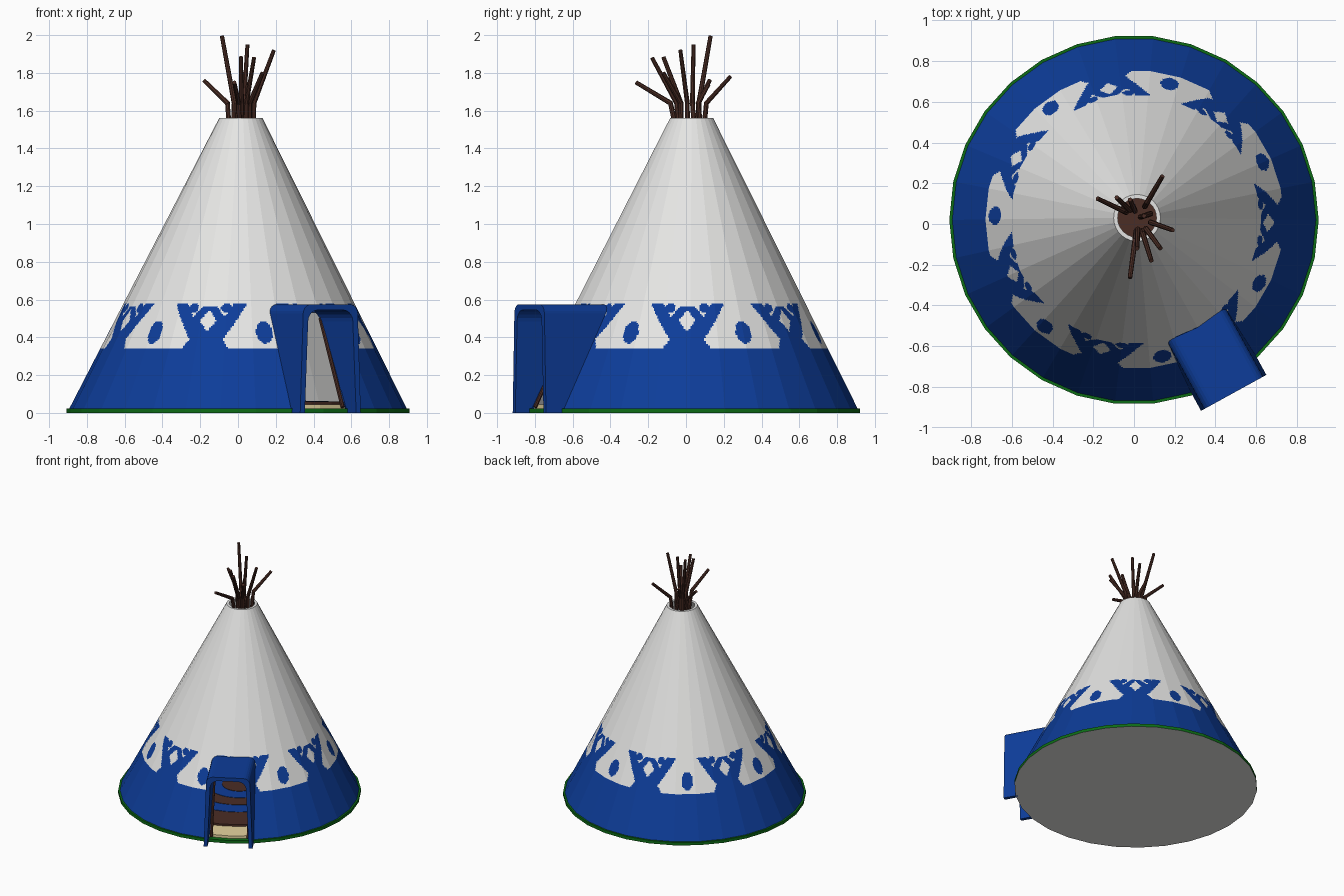
import bpy, bmesh, math
from mathutils import Vector

if "Cube" in bpy.data.objects:
    bpy.data.objects.remove(bpy.data.objects["Cube"])

def material(name, rgb):
    m = bpy.data.materials.new(name)
    m.diffuse_color = (*rgb, 1)
    m.use_nodes = True
    m.node_tree.nodes["Principled BSDF"].inputs["Base Color"].default_value = m.diffuse_color
    return m

WHITE = material("canvas_white", (.78, .78, .77))
BLUE = material("deep_blue", (.004, .046, .32))
BROWN = material("dark_brown", (.07, .026, .018))
GREEN = material("grass_green", (.004, .15, .008))
BEIGE = material("sand_beige", (.82, .68, .36))

def finish(name, bm, mats, normals=True):
    if normals:
        bmesh.ops.recalc_face_normals(bm, faces=bm.faces[:])
    me = bpy.data.meshes.new(name)
    bm.to_mesh(me)
    bm.free()
    for m in mats:
        me.materials.append(m)
    ob = bpy.data.objects.new(name, me)
    bpy.context.collection.objects.link(ob)
    return ob

SIDES, SUB = 30, 16
COLS = SIDES * SUB
H, R0, R1 = 1.56, .905, .115
OUT = Vector((math.sin(math.radians(28.8)), -math.cos(math.radians(28.8)), 0))   # doorway direction
SIDE = Vector((-OUT.y, OUT.x, 0))
DOOR_V = .02                                   # doorway centre offset

def radius(z):
    return R0 + (R1 - R0) * z / H

def centre(z):
    return Vector((.015 * z / H, .02 + .01 * z / H, z))

def door_point(u, v, z):
    return Vector((0, .02, z)) + OUT * u + SIDE * v

def wall_point(j, z, inset):
    # point on a flat-sided cone, subdivided along each side
    k, f = divmod(j, SUB)
    a, b = (2 * math.pi * (k + i) / SIDES for i in (0, 1))
    p = Vector((math.cos(a), math.sin(a), 0)).lerp(Vector((math.cos(b), math.sin(b), 0)), f / SUB)
    return centre(z) + p * (radius(z) - inset)

def is_blue(angle, z):
    # painted border: seven branching motifs with drops between them
    if z < .34:
        return True
    if z > .58:
        return False
    step = 2 * math.pi / 7
    off = (angle + math.radians(1.5) + step / 2) % step - step / 2
    d, half = abs(off) * .66, step * .33
    t = (z - .34) / .24
    if d / .045 + abs(t - .62) / .24 < 1:
        return False                                        # open diamond
    if t < .4 and d < .115 - .14 * t:
        return True                                         # stem
    if d / .115 + abs(t - .6) / .5 < 1 and t < .93:
        return True                                         # diamond frame
    if t > .25 and abs(d - .015 - .16 * t) < .038:
        return True                                         # slanting arms
    if (d - .095) ** 2 / .03 ** 2 + (t - .9) ** 2 / .1 ** 2 < 1:
        return True                                         # knobs
    e = half - d
    return (e / .042) ** 2 + ((t - .36) / .25) ** 2 < 1     # drops

def wall(bm, rows, inset):
    grid = [[bm.verts.new(wall_point(j, z, inset)) for j in range(COLS)] for z in rows]
    for i in range(len(rows) - 1):
        for j in range(COLS):
            n = (j + 1) % COLS
            q = [grid[i][j], grid[i][n], grid[i + 1][n], grid[i + 1][j]]
            c = sum((v.co for v in q), Vector()) / 4
            rel = c - Vector((0, .02, 0))
            if c.z < .53 and rel.dot(OUT) > 0 and abs(rel.dot(SIDE) - DOOR_V) < .147:
                continue                                    # doorway opening
            f = bm.faces.new(q if inset == 0 else q[::-1])
            if inset == 0 and is_blue(2 * math.pi * (j + .5) / COLS, c.z):
                f.material_index = 1
    return grid[-1]

# tent cover: outer skin, inner skin and top rim
bm = bmesh.new()
fine = [.34 + .008 * i for i in range(31)]
top_a = wall(bm, [.02, .12, .23] + fine + [.8, H], 0)
top_b = wall(bm, [.02, .34, .53, H], .02)
for j in range(COLS):
    n = (j + 1) % COLS
    bm.faces.new((top_a[j], top_a[n], top_b[n], top_b[j]))
finish("tent_cover", bm, [WHITE, BLUE], False)

def disc(name, r, z0, z1, mats, sides=SIDES, bottom=0):
    bm = bmesh.new()
    ring = [[bm.verts.new((r * math.cos(2 * math.pi * k / sides),
                           .02 + r * math.sin(2 * math.pi * k / sides), z))
             for k in range(sides)] for z in (z0, z1)]
    for k in range(sides):
        n = (k + 1) % sides
        bm.faces.new((ring[0][k], ring[0][n], ring[1][n], ring[1][k]))
    bm.faces.new(ring[1])
    bm.faces.new(ring[0][::-1]).material_index = bottom
    finish(name, bm, mats)

# ground ring, floor and ringed rug
disc("ground_base", R0 + .002, 0, .024, [GREEN, WHITE], bottom=1)
disc("floor", .868, .024, .045, [BEIGE])
for i, r in enumerate((.7, .48, .36, .24, .13)):
    disc(f"rug_ring_{i + 1}", r, .045, .06 + .003 * i, [BLUE if i % 2 else BROWN], 32)

# entrance porch: arch profile swept from the front back to the sloping wall
def arch(w_low, w_high, top, r):
    pts = [(-w_low, 0)]
    for i in range(6):
        a = math.pi / 2 * i / 5
        pts.append((-w_high + r - r * math.cos(a), top - r + r * math.sin(a)))
    return pts + [(-v, z) for v, z in reversed(pts)]

bm = bmesh.new()
loops = []
for prof in (arch(.183, .165, .575, .05), arch(.155, .135, .545, .06)):
    front, back = [], []
    for v, z in prof:
        v += DOOR_V
        front.append(bm.verts.new(door_point(.98, v, z)))
        back.append(bm.verts.new(door_point(math.sqrt(radius(z) ** 2 - v * v) - .015, v, z)))
    loops.append((front, back))
(of, ob), (nf, nb) = loops
for a, b in ((of, ob), (ob, nb), (nb, nf), (nf, of)):
    for i in range(len(a) - 1):
        bm.faces.new((a[i], a[i + 1], b[i + 1], b[i]))
for i in (0, len(of) - 1):
    bm.faces.new((of[i], ob[i], nb[i], nf[i]))
finish("entrance_porch", bm, [BLUE])

def rod(bm, a, b, r0, r1):
    d = b - a
    m = d.to_track_quat('Z', 'Y').to_matrix().to_4x4()
    m.translation = (a + b) / 2
    bmesh.ops.create_cone(bm, cap_ends=True, segments=8, radius1=r0, radius2=r1,
                          depth=d.length, matrix=m)

# door posts leaning along the wall
bm = bmesh.new()
for v in (DOOR_V - .138, DOOR_V + .138):
    a, b = (door_point(math.sqrt(radius(z) ** 2 - v * v) - .012, v, z) for z in (.03, .5))
    rod(bm, a, b, .011, .011)
finish("door_posts", bm, [BROWN])

# bent poles fanning out of the smoke hole
TIPS = [(-.18, .125, 1.76), (-.085, .13, 1.995), (.05, .04, 1.95), (.19, -.03, 1.92),
        (.14, .235, 1.78), (-.02, -.265, 1.75), (.085, -.18, 1.88), (.015, -.12, 1.885),
        (.13, -.12, 1.8), (-.02, .12, 1.74)]
bm = bmesh.new()
mid = Vector((.02, .03, 0))
for x, y, z in TIPS:
    tip = Vector((x, y, z))
    d = Vector((x, y, 0)) - mid
    elbow = mid + d * .38 + Vector((0, 0, 1.64))
    foot = mid + d.normalized() * .065 + Vector((0, 0, 1.42))
    rod(bm, foot, elbow, .014, .013)
    rod(bm, elbow - (tip - elbow).normalized() * .006, tip, .0135, .011)
finish("tent_poles", bm, [BROWN])
